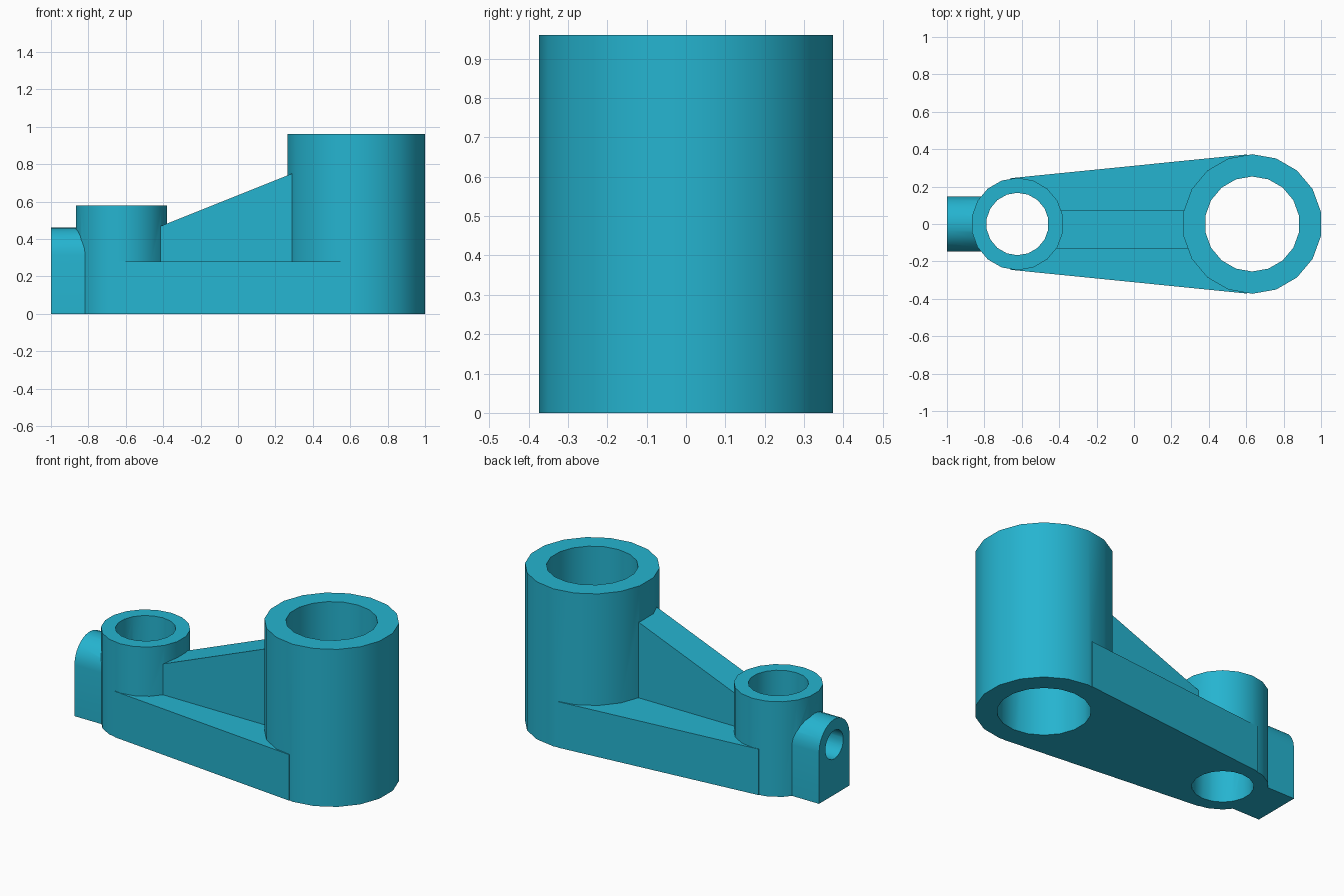
import bpy, bmesh, math
from mathutils import Vector

if "Cube" in bpy.data.objects:
    bpy.data.objects.remove(bpy.data.objects["Cube"], do_unlink=True)

teal = bpy.data.materials.new("teal")
teal.use_nodes = True
colour = (0.0185, 0.456, 0.63, 1.0)
teal.diffuse_color = colour
teal.node_tree.nodes["Principled BSDF"].inputs["Base Color"].default_value = colour

SIDES = 18
BIG_X, BIG_R, BIG_BORE, BIG_H = 0.632, 0.373, 0.254, 0.96
SMALL_X, SMALL_R, SMALL_BORE, SMALL_H = -0.623, 0.247, 0.167, 0.58


def prism(name, profile, offset):
    """Extrude a closed 3D outline along an offset vector."""
    bm = bmesh.new()
    face = bm.faces.new([bm.verts.new(p) for p in profile])
    new = bmesh.ops.extrude_face_region(bm, geom=[face])["geom"]
    bmesh.ops.translate(bm, vec=Vector(offset),
                        verts=[v for v in new if isinstance(v, bmesh.types.BMVert)])
    bmesh.ops.recalc_face_normals(bm, faces=bm.faces)
    mesh = bpy.data.meshes.new(name)
    bm.to_mesh(mesh)
    bm.free()
    mesh.materials.append(teal)
    obj = bpy.data.objects.new(name, mesh)
    bpy.context.collection.objects.link(obj)
    return obj


def circle(r, n=SIDES):
    # Starts at 90 degrees, so a corner points along the second axis
    return [(r * math.cos(math.pi / 2 + i * math.tau / n),
             r * math.sin(math.pi / 2 + i * math.tau / n)) for i in range(n)]


def post(name, x, r, z0, z1):
    return prism(name, [(x + a, b, z0) for a, b in circle(r)], (0, 0, z1 - z0))


def combine(body, part, operation):
    """Apply a boolean and remove the part that was used."""
    mod = body.modifiers.new(part.name, "BOOLEAN")
    mod.operation, mod.object, mod.solver = operation, part, "EXACT"
    bpy.ops.object.select_all(action="DESELECT")
    body.select_set(True)
    bpy.context.view_layer.objects.active = body
    bpy.ops.object.modifier_apply(modifier=mod.name)
    bpy.data.objects.remove(part, do_unlink=True)


# Tall boss, which the other parts join
body = post("lever_arm", BIG_X, BIG_R, 0, BIG_H)

# Short boss
small_boss = post("small_boss", SMALL_X, SMALL_R, 0, SMALL_H)

# Tapered base, tangent to both bosses
web = prism("base_web", [(-0.66, -0.245, 0), (0.605, -0.372, 0),
                         (0.605, 0.372, 0), (-0.66, 0.245, 0)], (0, 0, 0.28))

# Sloping rib, set slightly towards the front
rib = prism("rib", [(-0.44, -0.13, 0.1), (0.34, -0.13, 0.1),
                    (0.34, -0.13, 0.77), (-0.44, -0.13, 0.458)], (0, 0.205, 0))

# Side lug with an arched top
LUG_R, LUG_Z = 0.147, 0.313
arch = [(-1, LUG_R * math.cos(math.pi * i / 12), LUG_Z + LUG_R * math.sin(math.pi * i / 12))
        for i in range(13)]
lug = prism("lug", [(-1, LUG_R, 0)] + arch + [(-1, -LUG_R, 0)], (0.2, 0, 0))

for part in (small_boss, web, rib, lug):
    combine(body, part, "UNION")

# Vertical bores and the cross hole through the lug
cutters = [
    post("big_bore", BIG_X, BIG_BORE, -0.1, 1.1),
    post("small_bore", SMALL_X, SMALL_BORE, -0.1, 1.1),
    prism("lug_hole", [(-1.1, a, 0.305 + b) for a, b in circle(0.087)], (0.45, 0, 0)),
]
for cutter in cutters:
    cutter.hide_render = True
    combine(body, cutter, "DIFFERENCE")

# Round walls smooth, machined edges sharp
bpy.ops.object.select_all(action="DESELECT")
body.select_set(True)
bpy.context.view_layer.objects.active = body
bpy.ops.object.shade_smooth_by_angle(angle=math.radians(25))
